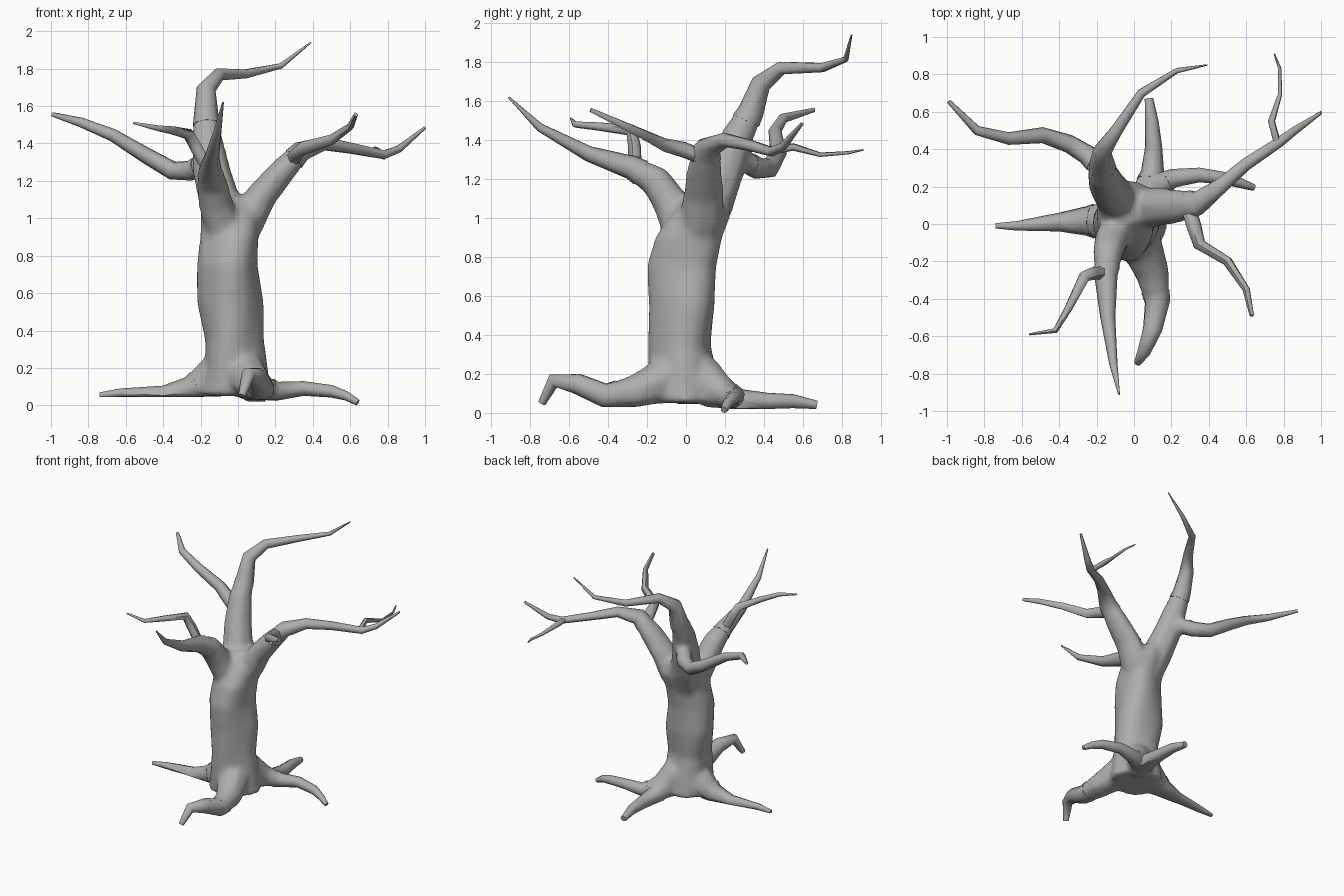
import bpy, bmesh, math
from mathutils import Vector

bark = bpy.data.materials.new("grey bark")
bark.diffuse_color = (0.42, 0.42, 0.42, 1)


def add_tube(bm, rings):
    """Bridge a list of vertex rings into a closed tube."""
    loops = [[bm.verts.new(p) for p in ring] for ring in rings]
    n = len(loops[0])
    for a, b in zip(loops, loops[1:]):
        for i in range(n):
            j = (i + 1) % n
            bm.faces.new((a[i], a[j], b[j], b[i]))
    bm.faces.new(loops[0][::-1])
    bm.faces.new(loops[-1])


def finish(name, bm, remesh=False):
    """Turn a bmesh into a smooth-shaded object, optionally fused into one skin."""
    bmesh.ops.recalc_face_normals(bm, faces=bm.faces)
    mesh = bpy.data.meshes.new(name)
    bm.to_mesh(mesh)
    bm.free()
    mesh.materials.append(bark)
    obj = bpy.data.objects.new(name, mesh)
    bpy.context.collection.objects.link(obj)
    bpy.ops.object.select_all(action='DESELECT')
    obj.select_set(True)
    bpy.context.view_layer.objects.active = obj
    if remesh:
        fuse = obj.modifiers.new("fuse", 'REMESH')
        fuse.mode, fuse.voxel_size = 'VOXEL', 0.016
        soften = obj.modifiers.new("soften", 'SMOOTH')
        soften.factor, soften.iterations = 0.5, 14
        for m in ("fuse", "soften"):
            bpy.ops.object.modifier_apply(modifier=m)
    bpy.ops.object.shade_smooth_by_angle(angle=math.radians(60))
    return obj


def tube_rings(points, sides, floor, wide):
    """Rings of a tapered tube through (x, y, z, radius) points."""
    pos = [Vector(p[:3]) for p in points]
    last = len(pos) - 1
    rings, side = [], None
    for k, p in enumerate(pos):
        d_in = (p - pos[max(k - 1, 0)]).normalized()
        d_out = (pos[min(k + 1, last)] - p).normalized()
        t = (d_in + d_out).normalized()
        if side is None:
            side = t.orthogonal()
        side = (side - t * side.dot(t)).normalized()
        up = t.cross(side)
        ring = []
        for i in range(sides):
            a = math.tau * i / sides
            off = (side * math.cos(a) + up * math.sin(a)) * points[k][3]
            off.y *= wide
            v = p + off
            v.z = max(v.z, floor)
            ring.append(v)
        rings.append(ring)
    return rings


core = bmesh.new()


def limb(name, points, fused=0, sides=8, floor=0.0, wide=1.0):
    """The thick first rings join the fused trunk; the rest is its own tube."""
    rings = tube_rings(points, sides, floor, wide)
    if fused:
        add_tube(core, rings[:fused])
        a, b = rings[fused - 2], rings[fused - 1]
        start = [p.lerp(q, 0.6) for p, q in zip(a, b)]
        rings = [start] + rings[fused - 1:]
    bm = bmesh.new()
    add_tube(bm, rings)
    finish(name, bm)


# Trunk: twisted, fluted column (z, centre x, centre y, radius x, radius y)
TRUNK = [(0.05, -0.02, 0.0, 0.19, 0.18), (0.12, -0.02, -0.005, 0.175, 0.175),
         (0.22, -0.02, -0.015, 0.165, 0.17), (0.35, -0.025, -0.025, 0.155, 0.158),
         (0.55, -0.04, -0.01, 0.175, 0.168), (0.75, -0.05, -0.015, 0.16, 0.175),
         (0.9, -0.035, 0.015, 0.155, 0.168), (1.02, -0.035, 0.075, 0.155, 0.15),
         (1.12, -0.06, 0.11, 0.11, 0.11)]
rings = []
for z, cx, cy, rx, ry in TRUNK:
    ring = []
    for i in range(18):
        a = math.tau * i / 18
        f = 1.01 + 0.08 * math.cos(3 * (a - 1.3 * z) + 0.5)
        ring.append(Vector((cx + rx * f * math.cos(a), cy + ry * f * math.sin(a), z)))
    rings.append(ring)
add_tube(core, rings)

# Main branches
limb("tall_branch", [
    (-0.05, 0.05, 0.85, 0.1), (-0.095, 0.135, 1.08, 0.115), (-0.14, 0.2, 1.25, 0.104),
    (-0.165, 0.265, 1.42, 0.086), (-0.17, 0.335, 1.55, 0.066), (-0.17, 0.385, 1.69, 0.052),
    (-0.1, 0.49, 1.77, 0.036), (0.04, 0.7, 1.772, 0.025), (0.23, 0.82, 1.815, 0.015),
    (0.39, 0.85, 1.94, 0.004)], 5)
limb("right_branch", [
    (0.0, 0.05, 0.86, 0.08), (0.06, 0.08, 1.0, 0.095), (0.125, 0.09, 1.12, 0.085),
    (0.235, 0.095, 1.25, 0.075), (0.34, 0.11, 1.36, 0.056), (0.46, 0.2, 1.4, 0.038),
    (0.6, 0.32, 1.375, 0.03), (0.78, 0.44, 1.34, 0.025), (0.86, 0.5, 1.37, 0.02),
    (1.0, 0.595, 1.485, 0.008)], 5, wide=1.25)
limb("front_branch", [
    (-0.05, 0.02, 0.82, 0.08), (-0.08, -0.03, 0.95, 0.1), (-0.12, -0.08, 1.08, 0.095),
    (-0.14, -0.155, 1.19, 0.085), (-0.15, -0.28, 1.26, 0.062), (-0.14, -0.5, 1.33, 0.04),
    (-0.11, -0.75, 1.465, 0.022), (-0.08, -0.91, 1.62, 0.005)], 5)
limb("left_branch", [
    (-0.16, 0.27, 1.31, 0.06), (-0.25, 0.37, 1.255, 0.056), (-0.35, 0.43, 1.255, 0.05),
    (-0.49, 0.475, 1.335, 0.043), (-0.67, 0.457, 1.445, 0.034), (-0.84, 0.5, 1.513, 0.026),
    (-0.99, 0.655, 1.555, 0.012)], 2)

# Side twigs
limb("right_front_twig", [
    (0.29, 0.09, 1.31, 0.04), (0.32, -0.01, 1.35, 0.042), (0.35, -0.11, 1.375, 0.036),
    (0.5, -0.2, 1.42, 0.028), (0.6, -0.35, 1.49, 0.02), (0.63, -0.49, 1.555, 0.012)], 0, 6)
limb("right_back_twig", [
    (0.77, 0.42, 1.34, 0.02), (0.735, 0.55, 1.365, 0.02), (0.78, 0.69, 1.325, 0.012),
    (0.78, 0.83, 1.335, 0.009), (0.75, 0.91, 1.35, 0.004)], 0, 6)
limb("left_front_twig", [
    (-0.16, -0.26, 1.26, 0.034), (-0.22, -0.265, 1.37, 0.034), (-0.265, -0.28, 1.45, 0.032),
    (-0.35, -0.45, 1.47, 0.022), (-0.42, -0.57, 1.48, 0.016), (-0.56, -0.59, 1.51, 0.006)],
    0, 6)

# Roots
limb("front_root", [
    (0.0, -0.04, 0.25, 0.11), (0.05, -0.14, 0.15, 0.115), (0.1, -0.27, 0.1, 0.095),
    (0.125, -0.42, 0.085, 0.07), (0.1, -0.56, 0.15, 0.055), (0.055, -0.68, 0.165, 0.038),
    (0.02, -0.74, 0.05, 0.02)], 4, 8, 0.03)
limb("left_root", [
    (-0.03, 0.0, 0.22, 0.12), (-0.15, 0.015, 0.13, 0.115), (-0.26, 0.015, 0.075, 0.078),
    (-0.4, 0.01, 0.055, 0.05), (-0.63, -0.01, 0.065, 0.025), (-0.74, -0.01, 0.055, 0.014)],
    3, 8, 0.045)
limb("back_root", [
    (0.02, 0.05, 0.2, 0.12), (0.07, 0.15, 0.11, 0.1), (0.1, 0.28, 0.06, 0.062),
    (0.105, 0.42, 0.058, 0.045), (0.095, 0.55, 0.06, 0.036), (0.08, 0.67, 0.04, 0.023)],
    3, 8, 0.02)
limb("right_root", [
    (0.03, 0.08, 0.2, 0.11), (0.11, 0.19, 0.1, 0.08), (0.21, 0.245, 0.075, 0.052),
    (0.35, 0.262, 0.09, 0.04), (0.5, 0.242, 0.075, 0.034), (0.58, 0.215, 0.05, 0.026),
    (0.64, 0.195, 0.015, 0.018)], 3)

# Trunk with the thick limb bases blended in
finish("trunk", core, remesh=True)
